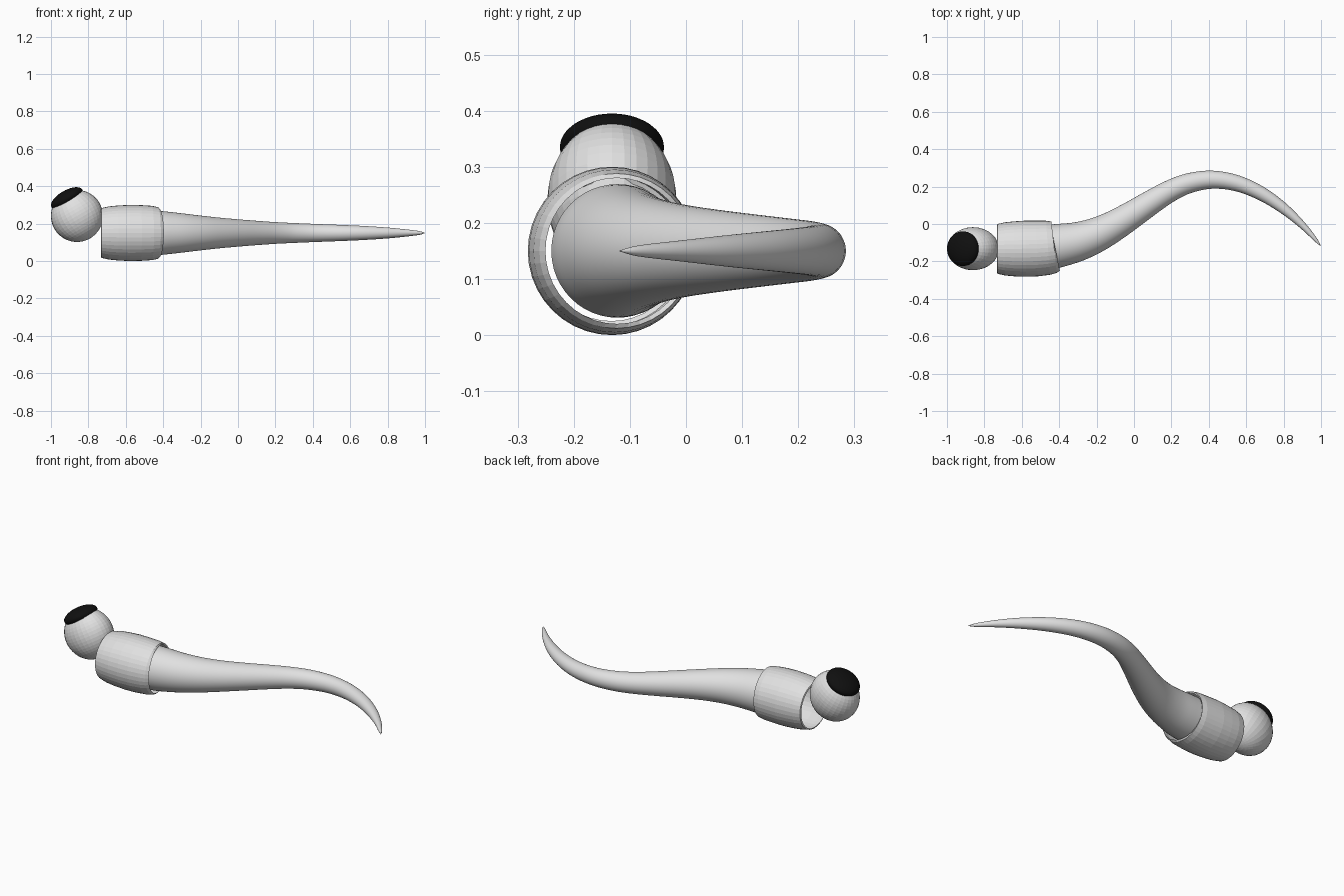
import bpy, bmesh, math
from mathutils import Vector

if "Cube" in bpy.data.objects:
    bpy.data.objects.remove(bpy.data.objects["Cube"])


def material(name, rgb):
    m = bpy.data.materials.new(name)
    m.diffuse_color = (*rgb, 1)
    m.use_nodes = True
    m.node_tree.nodes["Principled BSDF"].inputs["Base Color"].default_value = m.diffuse_color
    return m


GREY = material("light_grey", (0.75, 0.75, 0.75))
BLACK = material("black", (0.005, 0.005, 0.005))
AXIS_Z = 0.15


def smooth_points(pts, steps):
    """Catmull-Rom through (x, y, radius) stations."""
    p = [Vector(q) for q in pts]
    p = [2 * p[0] - p[1]] + p + [2 * p[-1] - p[-2]]
    out = []
    for i in range(1, len(p) - 2):
        a, b, c, d = p[i - 1:i + 3]
        for s in range(steps):
            t = s / steps
            out.append(0.5 * (2 * b + (c - a) * t + (2 * a - 5 * b + 4 * c - d) * t * t
                              + (3 * b - a - 3 * c + d) * t ** 3))
    return out + [p[-2]]


def sweep(name, stations, sides, mat, cap_start=False, cap_end=False):
    """Round tube whose centre line lies in a level plane."""
    bm = bmesh.new()
    rings = []
    for i, (x, y, r) in enumerate(stations):
        a = stations[max(i - 1, 0)]
        b = stations[min(i + 1, len(stations) - 1)]
        side = Vector((a[1] - b[1], b[0] - a[0], 0)).normalized()
        ring = []
        for k in range(sides):
            t = 2 * math.pi * k / sides
            ring.append(bm.verts.new(Vector((x, y, AXIS_Z)) + side * r * math.cos(t)
                                     + Vector((0, 0, r * math.sin(t)))))
        rings.append(ring)
    for r0, r1 in zip(rings, rings[1:]):
        for k in range(sides):
            n = (k + 1) % sides
            bm.faces.new((r0[k], r0[n], r1[n], r1[k]))
    if cap_start:
        bm.faces.new(rings[0][::-1])
    if cap_end:
        bm.faces.new(rings[-1])
    mesh = bpy.data.meshes.new(name)
    bm.to_mesh(mesh)
    bm.free()
    obj = bpy.data.objects.new(name, mesh)
    bpy.context.collection.objects.link(obj)
    mesh.materials.append(mat)
    return obj


def ellipsoid(name, loc, scale, tilt, mat, segments, rings):
    bpy.ops.mesh.primitive_uv_sphere_add(segments=segments, ring_count=rings, radius=1,
                                         location=loc, rotation=(0, tilt, 0))
    obj = bpy.context.object
    obj.name = name
    obj.scale = scale
    obj.data.materials.append(mat)
    return obj


# Tapering, curved tail
tail = sweep("tail", smooth_points([
    (-0.45, -0.122, 0.119), (-0.4, -0.115, 0.116), (-0.3, -0.094, 0.105),
    (-0.2, -0.058, 0.093), (-0.1, -0.006, 0.082), (0, 0.056, 0.073),
    (0.1, 0.121, 0.065), (0.2, 0.18, 0.058), (0.3, 0.22, 0.053),
    (0.42, 0.237, 0.048), (0.55, 0.218, 0.043), (0.68, 0.163, 0.037),
    (0.8, 0.083, 0.029), (0.9, -0.006, 0.019), (0.97, -0.083, 0.010),
    (0.998, -0.118, 0.001)], 4), 48, GREY, cap_start=True, cap_end=True)
for p in tail.data.polygons:
    p.use_smooth = len(p.vertices) == 4

# Barrel-shaped chest, open at the ends
sweep("chest", [
    (-0.733, -0.133, 0.125), (-0.730, -0.133, 0.133), (-0.69, -0.133, 0.142),
    (-0.64, -0.133, 0.147), (-0.58, -0.132, 0.15), (-0.52, -0.131, 0.149),
    (-0.46, -0.127, 0.145), (-0.427, -0.124, 0.138), (-0.422, -0.123, 0.130)],
    40, GREY)

# Head, slightly narrow from side to side
TILT = math.radians(-30)
centre = Vector((-0.861, -0.132, 0.241))
ellipsoid("head", centre, (0.139, 0.115, 0.139), TILT, GREY, 32, 24)

# Dark cap set into the upper front of the head
up = Vector((math.sin(TILT), 0, math.cos(TILT)))
cap = ellipsoid("dark_cap", centre + up * 0.108, (0.095, 0.093, 0.043), TILT, BLACK, 40, 20)
for p in cap.data.polygons:
    p.use_smooth = True
